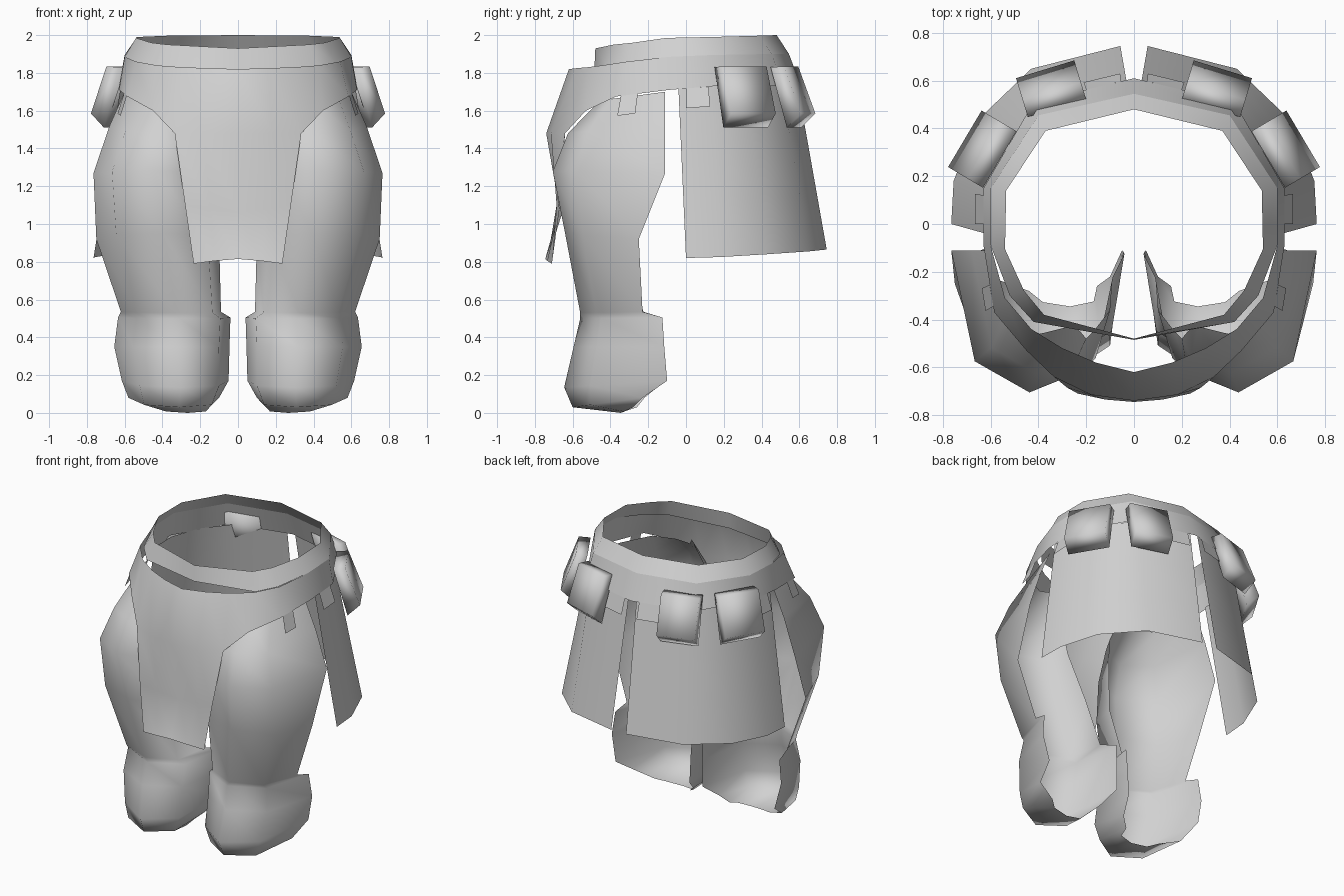
import bpy, bmesh, math
from mathutils import Vector

if "Cube" in bpy.data.objects:
    bpy.data.objects.remove(bpy.data.objects["Cube"], do_unlink=True)

# One plain grey for everything
grey = bpy.data.materials.new("plain_grey")
grey.use_nodes = True
grey.diffuse_color = (0.64, 0.64, 0.64, 1)
grey.node_tree.nodes["Principled BSDF"].inputs["Base Color"].default_value = (0.64, 0.64, 0.64, 1)

SIDES = (("left", 1), ("right", -1))


def add_object(name, bm, angle):
    bmesh.ops.remove_doubles(bm, verts=bm.verts, dist=0.0005)
    mesh = bpy.data.meshes.new(name)
    bm.to_mesh(mesh)
    bm.free()
    mesh.materials.append(grey)
    obj = bpy.data.objects.new(name, mesh)
    bpy.context.collection.objects.link(obj)
    bpy.ops.object.select_all(action='DESELECT')
    obj.select_set(True)
    bpy.context.view_layer.objects.active = obj
    bpy.ops.object.shade_smooth_by_angle(angle=math.radians(angle))


def add_sheet(bm, rows, side):
    """Loft rows (top to bottom), each running front to back, on one side."""
    grid = [[bm.verts.new((side * x, y, z)) for x, y, z in row] for row in rows]
    for upper, lower in zip(grid, grid[1:]):
        for c in range(len(upper) - 1):
            quad = [upper[c], lower[c], lower[c + 1], upper[c + 1]]
            bm.faces.new(quad if side > 0 else quad[::-1])


def whole_sheet(name, grids):
    """Sheets mirrored into a single object."""
    bm = bmesh.new()
    for rows in grids:
        for _, side in SIDES:
            add_sheet(bm, rows, side)
    add_object(name, bm, 60)


def paired_sheet(name, rows, angle):
    """One object on each side."""
    for prefix, side in SIDES:
        bm = bmesh.new()
        add_sheet(bm, rows, side)
        add_object(f"{prefix}_{name}", bm, angle)


# Waistband: sloping ring, upright in front and flaring to the hip belt behind
band_top = [(0, -.48, 1.93), (.377, -.38, 1.95), (.46, -.28, 1.96), (.54, -.105, 1.985),
            (.535, .14, 1.99), (.37, .39, 1.997), (0, .48, 2.0)]
band_low = [(0, -.485, 1.82), (.42, -.41, 1.83), (.52, -.30, 1.85), (.60, -.09, 1.885),
            (.60, .15, 1.895), (.40, .455, 1.9), (0, .545, 1.9)]
whole_sheet("waistband", [[band_top, band_low]])

# Front apron, and the hip belt running from it to the middle of the back
apron = [
    [(0, -.62, 1.82), (.16, -.58, 1.825), (.30, -.52, 1.83)],
    [(0, -.74, 1.48), (.18, -.715, 1.48), (.335, -.64, 1.48)],
    [(0, -.655, 1.06), (.15, -.67, 1.08), (.28, -.685, 1.10)],
    [(0, -.745, .815), (.12, -.735, .805), (.235, -.71, .79)],
]
hip_top = [(.30, -.52, 1.83), (.43, -.44, 1.84), (.54, -.31, 1.86)] + band_low[3:]
hip_low = [(.335, -.64, 1.48), (.45, -.53, 1.60), (.585, -.37, 1.675), (.63, -.09, 1.71),
           (.63, .15, 1.73), (.42, .51, 1.73), (0, .61, 1.73)]
whole_sheet("hip_belt_and_apron", [apron, [hip_top, hip_low]])


# Short square tabs flaring out under the belt
def tab(*top):
    return [top, [(x * 1.055, y * 1.055, z - .105) for x, y, z in top]]


whole_sheet("belt_tabs", [
    tab((.589, -.345, 1.678), (.604, -.255, 1.69)),
    tab((.63, 0, 1.718), (.63, .12, 1.727)),
    tab((.20, .562, 1.73), (.055, .597, 1.73)),
])

# Rear skirt panels, split at the back
skirt_top = [(.622, -.04, 1.72), (.612, .14, 1.73), (.53, .32, 1.74), (.38, .505, 1.74), (.03, .59, 1.74)]
skirt_low = [(.765, 0, .82), (.755, .18, .825), (.66, .43, .84), (.43, .65, .855), (.057, .745, .865)]
paired_sheet("rear_skirt", [[Vector(a).lerp(Vector(b), t) for a, b in zip(skirt_top, skirt_low)]
                            for t in (0, .33, .67, 1)], 60)


# Leg guards: faceted shells open at the back, with a boot cover at the foot
def leg_row(x_in, x_out, y_in, y_out, y_front, z_edge, z_front):
    row = []
    for i in range(5):
        a = math.pi * (1 - i / 4)
        c, s = math.cos(a), max(math.sin(a), 0) ** 0.85
        y_edge = y_in + (y_out - y_in) * i / 4
        x = (x_in + x_out) / 2 + (x_out - x_in) / 2 * math.copysign(abs(c) ** 0.85, c) - .03 * s
        row.append((x, y_edge + (y_front - y_edge) * s, z_edge + (z_front - z_edge) * s))
    return row


leg_sections = [
    (.25, .60, -.42, -.11, -.46, 1.70, 1.65),    # hip
    (.20, .68, -.48, -.11, -.625, 1.52, 1.48),
    (.17, .765, -.45, -.11, -.705, 1.27, 1.28),  # thigh
    (.10, .75, -.36, -.25, -.64, .92, .95),
    (.09, .62, -.225, -.23, -.56, .535, .53),    # ankle
    (.04, .635, -.125, -.125, -.56, .505, .50),  # boot cuff
    (.045, .655, -.115, -.115, -.595, .35, .35),
    (.05, .615, -.11, -.10, -.645, .17, .135),
    (.10, .58, -.22, -.23, -.60, .08, .03),
    (.155, .44, -.26, -.28, -.345, .03, 0),      # sole
]
paired_sheet("leg_guard", [leg_row(*section) for section in leg_sections], 75)


# Belt pouches: tilted, softly shaded blocks
def add_pouch(name, centre, normal, width, side):
    n = Vector((*normal, 0)).normalized()
    across = Vector((-n.y, n.x, 0)) * width / 2
    bm = bmesh.new()
    ends = []
    for s in (-1, 1):
        ring = []
        for out, z in [(0, 1.83), (.075, 1.835), (.17, 1.585), (.09, 1.51)]:
            p = Vector((*centre, z)) + n * out + across * s
            ring.append(bm.verts.new((side * p.x, p.y, p.z)))
        bm.faces.new(ring)
        ends.append(ring)
    for i in range(4):
        j = (i + 1) % 4
        bm.faces.new([ends[0][i], ends[0][j], ends[1][j], ends[1][i]])
    bmesh.ops.recalc_face_normals(bm, faces=bm.faces)
    add_object(name, bm, 100)


for prefix, side in SIDES:
    add_pouch(f"{prefix}_side_pouch", (.562, .27), (.86, .51), .275, side)
    add_pouch(f"{prefix}_back_pouch", (.3225, .485), (.29, .95), .255, side)
